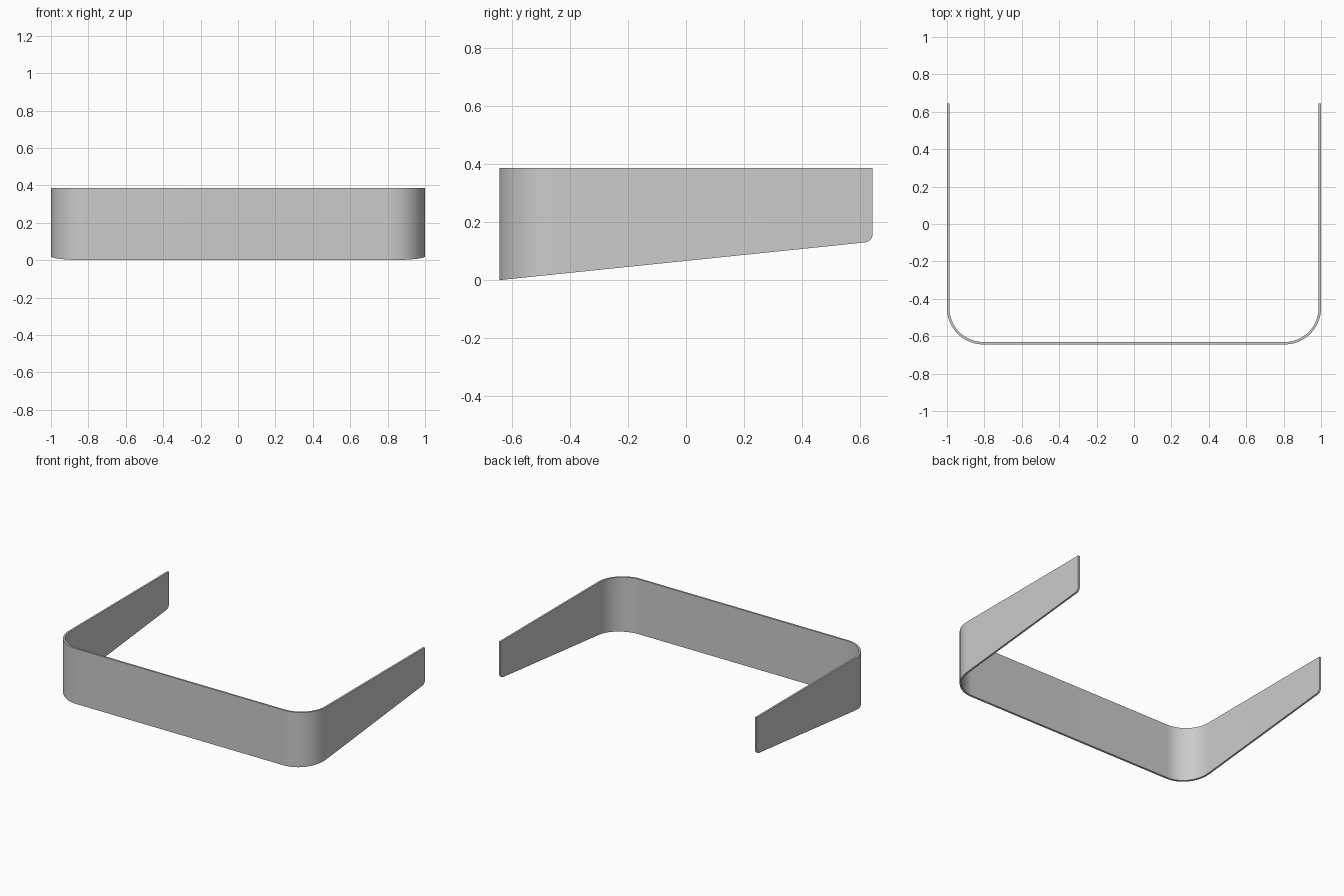
import bpy, bmesh
from math import sin, cos, pi, atan, sqrt

if "Cube" in bpy.data.objects:
    bpy.data.objects.remove(bpy.data.objects["Cube"])

HALF_X, HALF_Y, TOP = 1.0, 0.644, 0.387
THICK, CORNER, FILLET = 0.013, 0.195, 0.03
SLOPE = 0.103


def slope_z(y):
    return SLOPE * (y + HALF_Y)


# Stations along the right half: (outer xy, inner xy, outer bottom z, inner bottom z)
stations = []


def add(outer, inner, z=None):
    zo = slope_z(outer[1]) if z is None else z
    zi = slope_z(inner[1]) if z is None else z
    stations.append((outer, inner, zo, zi))


# Front wall, from the centre
add((0, -HALF_Y), (0, -HALF_Y + THICK))

# Rounded corner
cx, cy = HALF_X - CORNER, -HALF_Y + CORNER
for i in range(25):
    a = -pi / 2 + pi / 2 * i / 24
    ri = CORNER - THICK
    add((cx + CORNER * cos(a), cy + CORNER * sin(a)),
        (cx + ri * cos(a), cy + ri * sin(a)))

# Side wall with a filleted lower rear corner
fy = HALF_Y - FILLET
fz = slope_z(fy) + FILLET * sqrt(1 + SLOPE ** 2)
start = -pi / 2 + atan(SLOPE)
for i in range(11):
    a = start * (1 - i / 10)
    y = fy + FILLET * cos(a)
    add((HALF_X, y), (HALF_X - THICK, y), fz + FILLET * sin(a))

# Skin the stations into a closed strip
bm = bmesh.new()
rings = [[bm.verts.new((*o, zo)), bm.verts.new((*o, TOP)),
          bm.verts.new((*n, TOP)), bm.verts.new((*n, zi))]
         for o, n, zo, zi in stations]
for a, b in zip(rings, rings[1:]):
    for k in range(4):
        m = (k + 1) % 4
        bm.faces.new((a[k], b[k], b[m], a[m]))
bm.faces.new(rings[-1])
bmesh.ops.recalc_face_normals(bm, faces=bm.faces)

mesh = bpy.data.meshes.new("wrap_band")
bm.to_mesh(mesh)
bm.free()
band = bpy.data.objects.new("wrap_band", mesh)
bpy.context.collection.objects.link(band)

# Mirror to the left half
mirror = band.modifiers.new("Mirror", 'MIRROR')
mirror.use_axis[0] = True
mirror.use_clip = True

bpy.context.view_layer.objects.active = band
band.select_set(True)
bpy.ops.object.modifier_apply(modifier=mirror.name)

# Consistent outward normals on the finished shell
bm = bmesh.new()
bm.from_mesh(mesh)
bmesh.ops.recalc_face_normals(bm, faces=bm.faces)
bm.to_mesh(mesh)
bm.free()
bpy.ops.object.shade_smooth_by_angle(angle=pi / 6)
